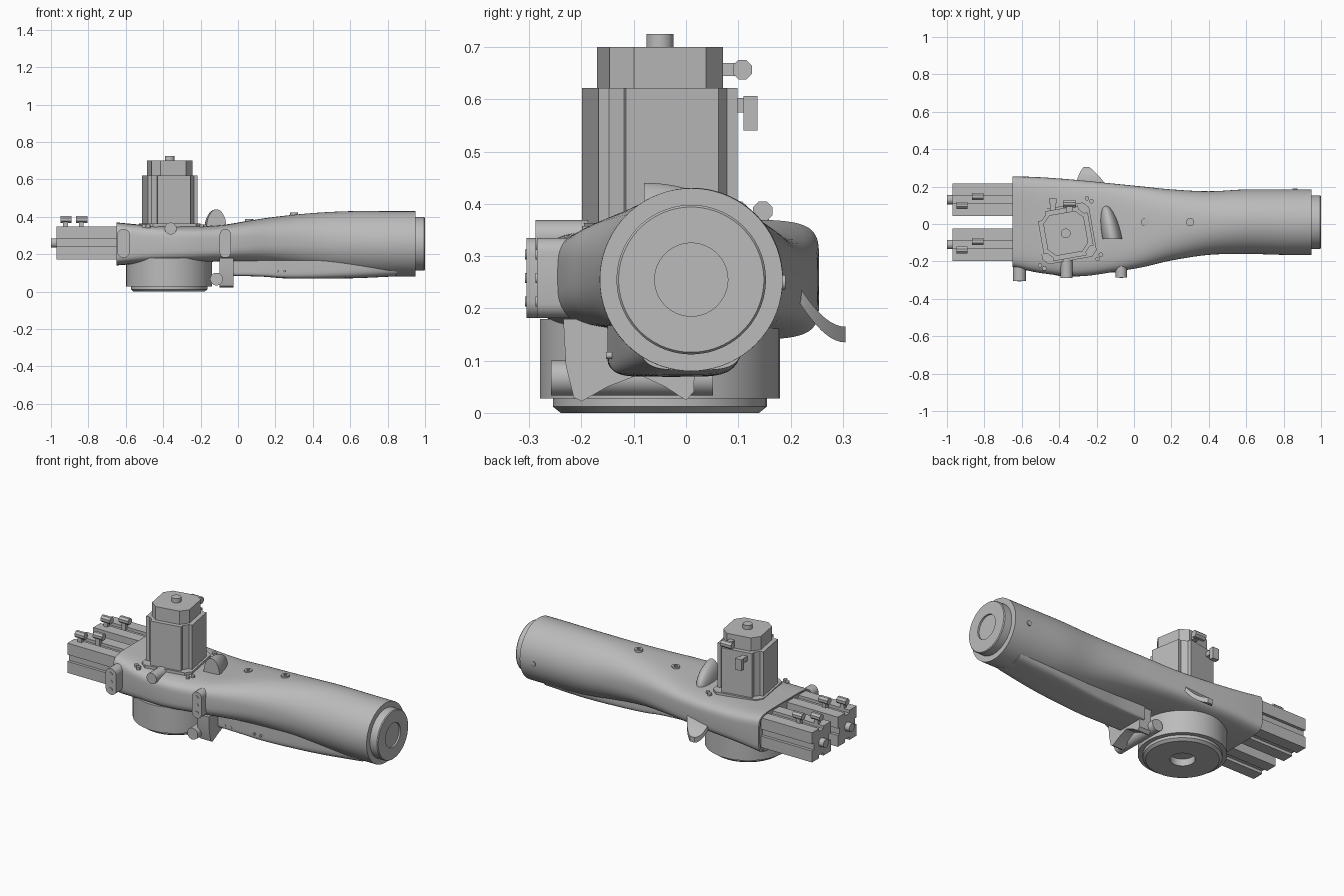
import bpy, bmesh
from math import cos, sin, pi, sqrt, radians, copysign
from mathutils import Vector

if "Cube" in bpy.data.objects:
    bpy.data.objects.remove(bpy.data.objects["Cube"])

grey = bpy.data.materials.new("plain grey")
grey.use_nodes = True
grey.diffuse_color = (0.5, 0.5, 0.5, 1)
grey.node_tree.nodes["Principled BSDF"].inputs["Base Color"].default_value = (0.5, 0.5, 0.5, 1)
parts = []


def loft(name, rings):
    """Skin a row of equal-length point rings and cap both ends."""
    bm = bmesh.new()
    rows = [[bm.verts.new(point) for point in ring] for ring in rings]
    count = len(rows[0])
    for low, high in zip(rows, rows[1:]):
        for i in range(count):
            j = (i + 1) % count
            bm.faces.new((low[i], low[j], high[j], high[i]))
    bm.faces.new(rows[0][::-1])
    bm.faces.new(rows[-1])
    bmesh.ops.recalc_face_normals(bm, faces=bm.faces)
    mesh = bpy.data.meshes.new(name)
    bm.to_mesh(mesh)
    bm.free()
    mesh.materials.append(grey)
    obj = bpy.data.objects.new(name, mesh)
    bpy.context.collection.objects.link(obj)
    parts.append(obj)
    return obj


def place(points, origin, axis, distance=0):
    """Lay flat points in the plane across an axis."""
    order = {"x": lambda u, v: (distance, u, v),
             "y": lambda u, v: (u, distance, v),
             "z": lambda u, v: (u, v, distance)}[axis]
    return [Vector(origin) + Vector(order(u, v)) for u, v in points]


def circle(radius, sides=32):
    return [(radius * cos(2 * pi * i / sides + pi / sides),
             radius * sin(2 * pi * i / sides + pi / sides)) for i in range(sides)]


def prism(name, points, origin, axis, length):
    return loft(name, [place(points, origin, axis, d) for d in (0, length)])


def turned(name, steps, origin, axis, sides=64):
    return loft(name, [place(circle(r, sides), origin, axis, d) for d, r in steps])


def rod(name, origin, axis, radius, length, sides=24):
    return turned(name, ((0, radius), (length, radius)), origin, axis, sides)


def box(name, low, high):
    (a, b, c), (d, e, f) = low, high
    return prism(name, [(a, b), (d, b), (d, e), (a, e)], (0, 0, c), "z", f - c)


def four_fold(quarter, angle=0):
    """Repeat a quarter outline around the centre."""
    result = []
    for k in range(4):
        t = k * pi / 2 + radians(angle)
        result += [(u * cos(t) - v * sin(t), u * sin(t) + v * cos(t)) for u, v in quarter]
    return result


def section(row, scale=1.0, sides=72):
    """Superellipse across x from (x, y low, y high, z low, z high, squareness)."""
    x, y0, y1, z0, z1, n = row
    ring = []
    for i in range(sides):
        c, s = cos(2 * pi * i / sides), sin(2 * pi * i / sides)
        u = copysign(abs(c) ** (2 / n), c) * scale
        v = copysign(abs(s) ** (2 / n), s) * scale
        ring.append((x, (y0 + y1 + u * (y1 - y0)) / 2, (z0 + z1 + v * (z1 - z0)) / 2))
    return ring


def smooth_rows(rows, steps=5):
    """Catmull-Rom blend between stations."""
    result = []
    last = len(rows) - 1
    for i in range(last):
        a, b, c, d = (rows[min(max(i + k, 0), last)] for k in (-1, 0, 1, 2))
        for s in range(steps):
            t = s / steps
            result.append([q + t / 2 * (r - p + t * (2 * p - 5 * q + 4 * r - w + t * (3 * (q - r) + w - p)))
                           for p, q, r, w in zip(a, b, c, d)])
    return result + [rows[-1]]


# Arm shell: squarish at the tail, round at the nose
stations = [
    (-0.65, -0.23, 0.255, 0.14, 0.37, 6),
    (-0.5, -0.262, 0.25, 0.15, 0.357, 5),
    (-0.3, -0.28, 0.235, 0.155, 0.35, 4.5),
    (-0.1, -0.255, 0.215, 0.16, 0.355, 4),
    (0.05, -0.23, 0.2, 0.155, 0.378, 3.2),
    (0.2, -0.195, 0.185, 0.14, 0.4, 2.6),
    (0.4, -0.165, 0.175, 0.11, 0.42, 2.2),
    (0.6, -0.16, 0.185, 0.085, 0.43, 2),
    (0.8, -0.165, 0.185, 0.08, 0.43, 2),
    (0.95, -0.165, 0.185, 0.08, 0.43, 2)]
tail = stations[0]
inner = (tail[0] + 0.012,) + tail[1:]
loft("arm_shell", [section(inner, 0.94), section(tail, 0.94)]
     + [section(row) for row in smooth_rows(stations)])

# Belly duct under the front of the arm
duct = [(-0.05, -0.15, 0.03, 0.085, 0.25, 12),
        (0.13, -0.15, 0.04, 0.08, 0.25, 10),
        (0.28, -0.14, 0.06, 0.07, 0.25, 8),
        (0.6, -0.12, 0.1, 0.071, 0.25, 5),
        (0.85, -0.09, 0.11, 0.082, 0.25, 4)]
loft("belly_duct", [section(row) for row in smooth_rows(duct)])
for x in (0.02, 0.06, 0.21, 0.25):
    rod("duct_screw", (x, -0.153, 0.11), "y", 0.007, 0.02, 12)

# Nose flange with shallow bore
turned("nose_flange", ((-0.03, 0.143), (0.045, 0.143), (0.05, 0.139), (0.05, 0.07), (0.04, 0.07)),
       (0.95, 0.01, 0.255), "x")
rod("nose_side_screw", (0.86, 0.17, 0.25), "y", 0.014, 0.02)

# Turntable base with centre bore
turned("turntable_base", ((0.04, 0.065), (0, 0.065), (0, 0.19), (0.012, 0.205), (0.028, 0.205),
                          (0.028, 0.23), (0.18, 0.23)), (-0.368, -0.05, 0), "z")

# Upright motor, turned slightly
hub = Vector((-0.365, -0.05, 0))
tilt = 10


def square(half, cut):
    return four_fold([(half, half - cut), (half - cut, half)], tilt)


h, k = 0.135, 0.09
notched = four_fold([(h, k), (h - 0.02, k), (k, h - 0.02), (k, h)], tilt)
prism("motor_mount", square(0.147, 0.03), hub + Vector((0, 0, 0.33)), "z", 0.033)
prism("motor_body", notched, hub + Vector((0, 0, 0.34)), "z", 0.282)
prism("motor_cap", square(0.11, 0.04), hub + Vector((0, 0, 0.62)), "z", 0.08)
rod("motor_shaft", hub + Vector((0, 0, 0.69)), "z", 0.026, 0.035)
for u, v in square(0.165, 0.02):
    rod("mount_screw", hub + Vector((u, v, 0.34)), "z", 0.012, 0.018, 12)

# Motor cable connectors
box("cap_connector_neck", (-0.36, 0.04, 0.645), (-0.33, 0.1, 0.67))
rod("cap_connector_plug", (-0.38, 0.108, 0.657), "x", 0.02, 0.07, 8)
box("body_connector_neck", (-0.45, 0.06, 0.575), (-0.42, 0.12, 0.603))
box("body_connector_plug", (-0.455, 0.11, 0.54), (-0.415, 0.137, 0.606))

# Pair of slotted tail actuators with plugs and end stubs
rail = four_fold([(0.07, 0.02), (0.087, 0.02), (0.087, 0.087), (0.02, 0.087), (0.02, 0.07)])
for side, y in (("left", 0.13), ("right", -0.11)):
    prism(side + "_actuator", rail, (-0.97, y, 0.26), "x", 0.35)
    rod(side + "_actuator_stub", (-1, y, 0.26), "x", 0.025, 0.04)
    for x, offset in ((-0.95, -0.03), (-0.865, 0.017)):
        box(side + "_plug_post", (x + 0.015, y + offset - 0.012, 0.33),
            (x + 0.04, y + offset + 0.012, 0.385))
        rod(side + "_plug", (x, y + offset, 0.386), "x", 0.02, 0.06, 8)


# Oval lugs on the front side with three screws each
def stadium(radius, half):
    return [(u, v + copysign(half - radius, v)) for u, v in circle(radius)]


for x, front, radius in ((-0.612, -0.305, 0.034), (-0.068, -0.285, 0.03)):
    prism("oval_lug", stadium(radius, 0.077), (x, front, 0.258), "y", 0.14)
    for dz in (-0.045, 0, 0.045):
        rod("lug_screw", (x, front - 0.003, 0.258 + dz), "y", 0.01, 0.02, 16)
rod("centre_lug", (-0.36, -0.288, 0.337), "y", 0.032, 0.1)

# Rounded scoop on top
scoop = []
for i in range(17):
    t = i / 16
    grow = max(sqrt(1 - t * t), 0.02)
    oval = [(u * grow, v * grow * 1.9) for u, v in circle(0.053)]
    scoop.append(place(oval, (-0.115 - 0.035 * t, -0.08 + 0.18 * t, 0.34), "y"))
loft("top_scoop", scoop)

# Curved lip on the back side, narrowing outward
lip = []
for i in range(13):
    t = i / 12
    y, z = 0.195 + 0.11 * t, 0.26 - 0.11 * sin(t * pi / 2)
    low, high = -0.31 + 0.04 * t * t, -0.15 - 0.09 * t ** 1.5
    lip.append([(low, y, z - 0.015), (high, y, z - 0.015), (high, y, z + 0.015), (low, y, z + 0.015)])
loft("back_lip", lip)

# Saddle clamp and cross tube under the arm
saddle = [(-0.235, 0.18), (-0.23, 0.09), (-0.215, 0.03), (-0.2, 0.022), (-0.15, 0.05), (-0.09, 0.073),
          (-0.04, 0.05), (0, 0.024), (0.015, 0.04), (0.02, 0.18)]
prism("saddle_clamp", saddle, (-0.1, 0, 0), "x", 0.075)
rod("cross_tube", (-0.115, -0.258, 0.067), "y", 0.034, 0.31)

# Raised screws along the top of the arm
for x, z in ((0.06, 0.365), (0.3, 0.4)):
    turned("top_screw", ((0, 0.022), (0.022, 0.022), (0.022, 0.01), (0.015, 0.01)), (x, 0.01, z), "z", 24)

bpy.ops.object.select_all(action="DESELECT")
for obj in parts:
    obj.select_set(True)
bpy.context.view_layer.objects.active = parts[0]
bpy.ops.object.shade_smooth_by_angle(angle=radians(30))
